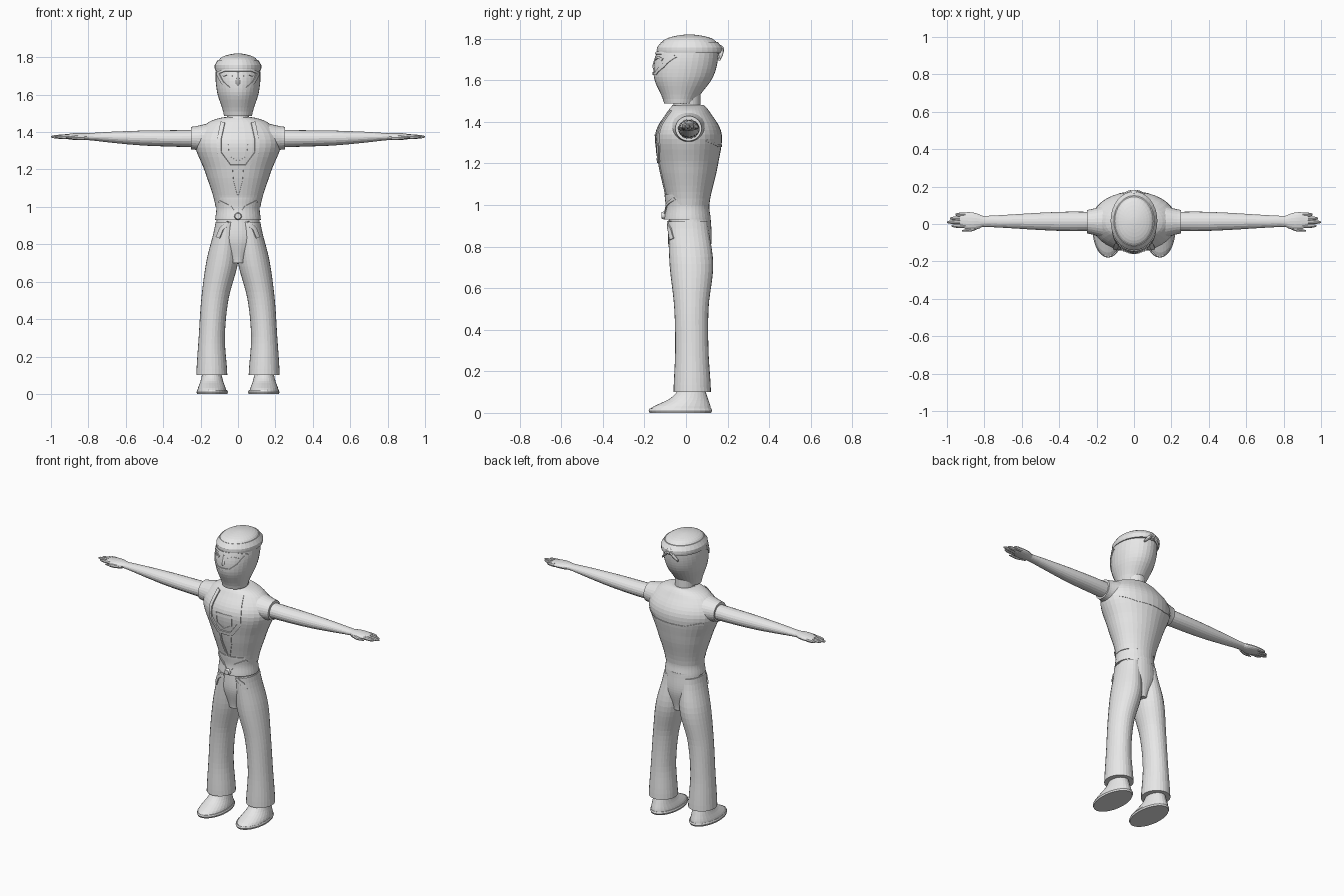
import bpy, math
from mathutils import Vector
from mathutils.bvhtree import BVHTree

default_cube = bpy.data.objects.get("Cube")
if default_cube:
    bpy.data.objects.remove(default_cube)

COLOUR = (0.8, 0.8, 0.8, 1)
grey = bpy.data.materials.new("plain grey")
grey.use_nodes = True
grey.diffuse_color = COLOUR
grey.node_tree.nodes["Principled BSDF"].inputs["Base Color"].default_value = COLOUR
parts = []


def add_part(name, verts, faces, mirror):
    mesh = bpy.data.meshes.new(name)
    mesh.from_pydata(verts, [], faces)
    mesh.materials.append(grey)
    part = bpy.data.objects.new(name, mesh)
    bpy.context.collection.objects.link(part)
    if mirror:
        part.modifiers.new("Mirror", 'MIRROR')
    parts.append(part)
    return part


def blend(values, t):
    """Smooth curve through evenly spaced values; a single number stays constant."""
    if not isinstance(values, tuple):
        return values
    last = len(values) - 1
    i = min(int(t * last), last - 1)
    f = t * last - i
    before, start, end, after = (values[min(max(i + k, 0), last)] for k in (-1, 0, 1, 2))
    slope_in, slope_out = (end - before) / 2, (after - start) / 2
    rise = end - start
    return start + f * (slope_in + f * (3*rise - 2*slope_in - slope_out + f * (slope_in + slope_out - 2*rise)))


def tube(name, span, a_half, b_half, a_mid=0, b_mid=0, axis='z', sides=28, rings=16,
         dome=False, mirror=False):
    """Elliptical tube along an axis; dome bunches the rings at the far end."""
    first, final = span
    verts = []
    for r in range(rings + 1):
        t = r / rings
        travel = math.sin(t * math.pi / 2) if dome else t
        p = first + (final - first) * travel
        for k in range(sides):
            angle = math.tau * k / sides
            a = blend(a_mid, t) + blend(a_half, t) * math.cos(angle)
            b = blend(b_mid, t) + blend(b_half, t) * math.sin(angle)
            verts.append({'x': (p, a, b), 'y': (b, p, a), 'z': (a, b, p)}[axis])
    faces = [(r*sides + k, r*sides + (k+1) % sides, (r+1)*sides + (k+1) % sides, (r+1)*sides + k)
             for r in range(rings) for k in range(sides)]
    top = rings * sides
    faces += [tuple(reversed(range(sides))), tuple(range(top, top + sides))]
    return add_part(name, verts, faces, mirror)


def ribbon(name, target, points, width, thickness=.01, view=-1, samples=8):
    """Mirrored strip draped over a part along (x, z) points, seen from front (-1) or back (1)."""
    tree = BVHTree.FromPolygons([v.co for v in target.data.vertices],
                                [p.vertices for p in target.data.polygons])
    corners = [Vector(p) for p in points]
    path = [a.lerp(b, s / samples) for a, b in zip(corners, corners[1:]) for s in range(samples)]
    path.append(corners[-1])
    verts = []
    for i, point in enumerate(path):
        along = (path[min(i + 1, len(path) - 1)] - path[max(i - 1, 0)]).normalized()
        across = Vector((-along.y, along.x)) * width / 2
        for edge in (-1, 0, 1):
            x, z = point + across * edge
            hit = tree.ray_cast(Vector((x, view, z)), Vector((0, -view, 0)))[0]
            verts.append(hit or tree.find_nearest(Vector((x, 0, z)))[0])
    faces = [(n, n + 1, n + 4, n + 3) for i in range(len(path) - 1) for n in (3*i, 3*i + 1)]
    strip = add_part(name, verts, faces, mirror=True)
    solid = strip.modifiers.new("Thickness", 'SOLIDIFY')
    solid.thickness = thickness
    solid.offset = 0


# Torso, waist and neck
shirt = tube("shirt", (1, 1.48), (.12, .175, .23, .17, .065), (.1, .14, .16, .105, .07),
             b_mid=.012, sides=36, rings=24, dome=True)
waistband = tube("waistband", (.93, 1.05), (.122, .116, .122), (.112, .105, .11), b_mid=.007, sides=36)
tube("collar", (1.44, 1.48), (.088, .085, .066), (.09, .087, .073), b_mid=.007)
tube("neck", (1.42, 1.53), .06, .065, b_mid=.005)

# Trousers
tube("hips", (.7, .95), (.05, .12, .112), (.08, .105, .1), b_mid=.018, sides=36)
trouser_legs = tube("trouser_legs", (.1, .92), (.083, .07, .073, .085, .06), (.09, .08, .083, .105, .095),
                    a_mid=(.14, .14, .123, .083, .06), b_mid=(.03, .028, .026, .026, .01),
                    rings=24, mirror=True)

# Shoes with flat soles
tube("shoes", (.02, .12), (.077, .06, .05), (.146, .09, .062),
     a_mid=.14, b_mid=(-.026, .015, .028), rings=8, mirror=True)
tube("soles", (0, .02), (.081, .084, .08), (.148, .153, .149), a_mid=.138, b_mid=-.027, rings=2, mirror=True)

# Arms and short sleeves
tube("arms", (.18, .83), (.05, .052, .046, .036, .028), (.048, .044, .04, .03, .017),
     a_mid=.014, b_mid=(1.365, 1.368, 1.376), axis='x', sides=20, mirror=True)
tube("sleeves", (.14, .25), (.09, .063), (.08, .06), a_mid=.012, b_mid=1.368, axis='x', rings=6, mirror=True)

# Hands
tube("palms", (.8, .93), (.027, .042, .046, .036), (.018, .019, .012), a_mid=(.014, .016, .02),
     b_mid=1.376, axis='x', sides=16, mirror=True)
finger_tips = {"index": .975, "middle": 1, "ring": .985, "little": .955}
for i, (finger, tip) in enumerate(finger_tips.items()):
    tube(finger + "_fingers", (.9, tip), (.011, .01, .003), (.013, .01, .003), a_mid=.02 * i - .01,
         b_mid=1.375, axis='x', sides=8, rings=6, dome=True, mirror=True)
tube("thumbs", (.82, .92), (.014, .012, .003), (.013, .011, .003), a_mid=(-.008, -.028, -.036),
     b_mid=1.37, axis='x', sides=8, rings=6, mirror=True)

# Head and headband
head = tube("head", (1.487, 1.82), (.075, .112, .119, .095, .01), (.075, .142, .15, .12, .01),
            b_mid=(-.03, -.006, .014, .015), sides=32, rings=24, dome=True)
tube("headband", (1.73, 1.785), (.123, .125, .108), (.156, .157, .135), b_mid=.017, sides=32, rings=4)
tube("knot", (.15, .182), (.02, .022, .01), (.015, .02, .01), a_mid=1.748, axis='y', sides=12, rings=6)
tube("knot_tails", (0, .055), (.009, .011, .006), (.01, .014, .008), a_mid=(.17, .169, .16),
     b_mid=(1.75, 1.73, 1.7), axis='x', sides=8, rings=6, mirror=True)

# Face
ribbon("hood_edge", head, [(0, 1.632), (.045, 1.632), (.082, 1.665), (.108, 1.715)], .014)
ribbon("brow_edge", head, [(0, 1.73), (.07, 1.73), (.108, 1.715)], .012)
ribbon("eyelids", head, [(.03, 1.7), (.055, 1.71), (.08, 1.7)], .009)
ribbon("eyes", head, [(.034, 1.695), (.075, 1.695)], .006, thickness=.005)
tube("nose", (1.64, 1.72), (.014, .018, .011, .008), (.02, .026, .02, .012), b_mid=-.135, sides=12, rings=8)

# Shirt trim
ribbon("neck_band", shirt, [(0, 1.215), (.045, 1.215), (.1, 1.29), (.1, 1.36), (.08, 1.45)], .022, thickness=.014)
ribbon("chest_pocket", shirt, [(0, 1.24), (.05, 1.27), (.055, 1.335), (0, 1.335)], .007, thickness=.006)
ribbon("chest_placket", shirt, [(.035, 1.21), (.03, 1.14), (.006, 1.05)], .012)
ribbon("back_yoke", shirt, [(0, 1.285), (.1, 1.285), (.19, 1.31)], .01, thickness=.006, view=1)

# Waist knot and pocket flaps
ribbon("waist_flaps", waistband, [(.006, .95), (.04, 1), (.1, 1.03)], .012)
tube("waist_knot", (-.118, -.09), (.015, .02, .02), (.016, .02, .02), a_mid=.95, axis='y', sides=12, rings=4)
ribbon("pocket_flaps", trouser_legs, [(.05, .915), (.085, .885), (.105, .835)], .02, thickness=.014)

# Smooth shading that keeps sharp creases
for item in bpy.context.view_layer.objects:
    item.select_set(item in parts)
bpy.context.view_layer.objects.active = shirt
bpy.ops.object.shade_smooth_by_angle(angle=math.radians(40))
